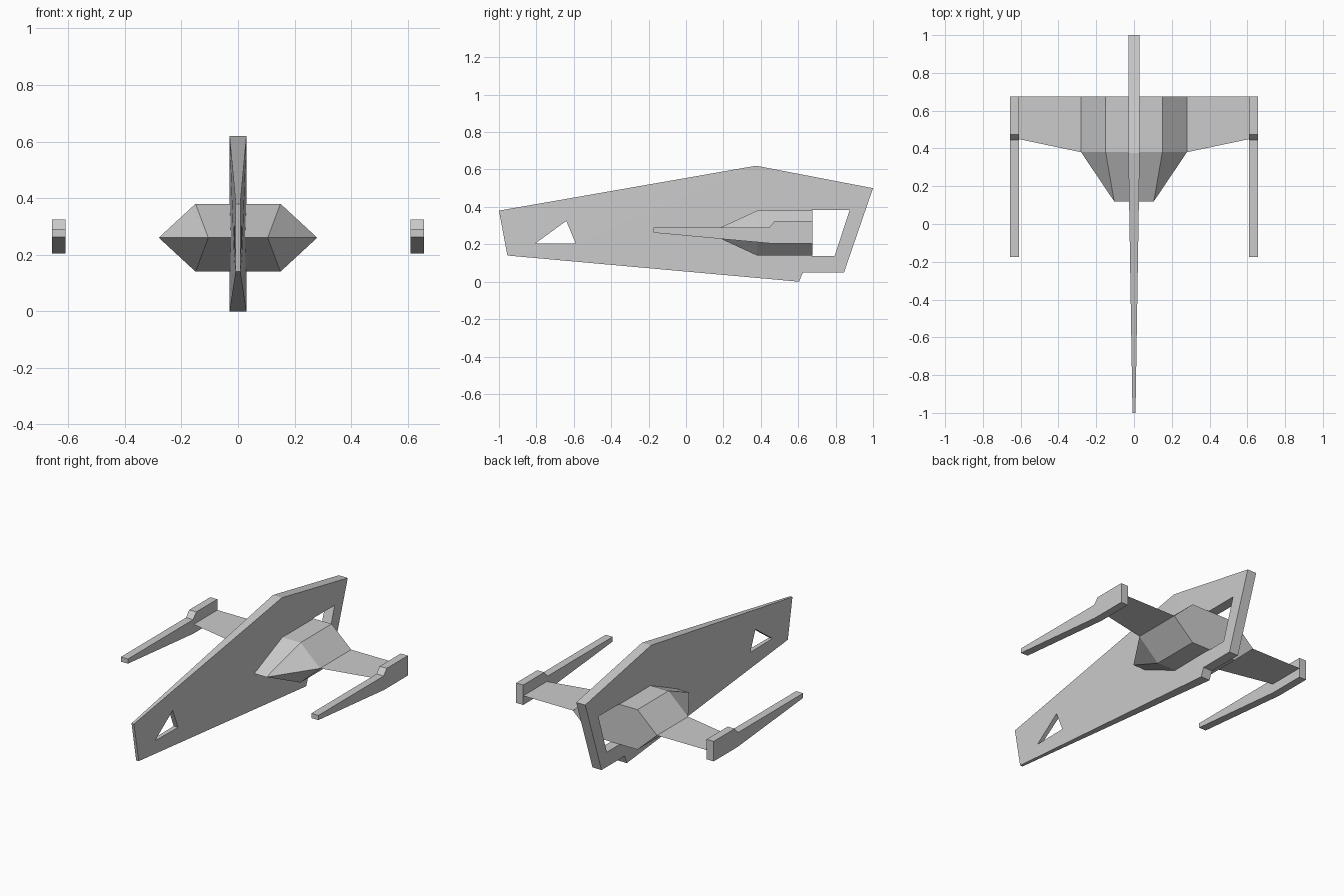
import bpy
import bmesh

cube = bpy.data.objects.get("Cube")
if cube:
    bpy.data.objects.remove(cube, do_unlink=True)

grey = bpy.data.materials.new("hull_grey")
grey.use_nodes = True
COLOUR = (0.6, 0.6, 0.6, 1)
grey.diffuse_color = COLOUR
grey.node_tree.nodes["Principled BSDF"].inputs["Base Color"].default_value = COLOUR


def finish(name, bm):
    bmesh.ops.recalc_face_normals(bm, faces=bm.faces)
    mesh = bpy.data.meshes.new(name)
    bm.to_mesh(mesh)
    bm.free()
    mesh.materials.append(grey)
    obj = bpy.data.objects.new(name, mesh)
    bpy.context.collection.objects.link(obj)
    return obj


def plate(name, loops, x0, x1):
    """Side profile loops (y, z), the first being the outline and the rest holes."""
    bm = bmesh.new()
    edges = {x0: [], x1: []}
    for loop in loops:
        rings = []
        for x in (x0, x1):
            ring = [bm.verts.new((x, y, z)) for y, z in loop]
            edges[x] += [bm.edges.new((ring[i - 1], ring[i])) for i in range(len(ring))]
            rings.append(ring)
        a, b = rings
        for i in range(len(a)):
            bm.faces.new((a[i - 1], a[i], b[i], b[i - 1]))
    for side in edges.values():
        bmesh.ops.triangle_fill(bm, use_beauty=True, use_dissolve=False,
                                edges=side, normal=(1, 0, 0))
    return finish(name, bm)


# Tall central fin with a window at the nose and one at the tail
outline = [(-1, .38), (.375, .62), (1, .5), (.845, .05), (.625, .05), (.605, 0), (-.955, .14)]
nose_window = [(-.805, .205), (-.64, .325), (-.59, .205)]
tail_window = [(.67, .383), (.875, .383), (.795, .138), (.67, .138)]
fin = plate("central_fin", [outline, nose_window, tail_window], -1, 1)
for v in fin.data.vertices:  # thins towards the nose
    v.co.x *= min(.03, .008 + .016 * (v.co.y + 1))

# Six-sided body, closing to a flat edge at the front
bm = bmesh.new()
section = [(.15, .38), (.28, .26), (.15, .14), (-.15, .14), (-.28, .26), (-.15, .38)]
back, mid = [[bm.verts.new((x, y, z)) for x, z in section] for y in (.675, .38)]
left, right = [bm.verts.new((x, .12, .26)) for x in (.105, -.105)]
bm.faces.new(back)
for i in range(6):
    bm.faces.new((back[i - 1], back[i], mid[i], mid[i - 1]))
for tip, (a, b, c) in ((left, mid[:3]), (right, mid[3:])):
    bm.faces.new((a, b, tip))
    bm.faces.new((b, c, tip))
bm.faces.new((mid[0], mid[5], right, left))
bm.faces.new((mid[2], mid[3], right, left))
finish("body", bm)

# Sheet wings and the stepped pods at their tips
pod = [(-.175, .29), (.445, .29), (.475, .325), (.675, .325),
       (.675, .205), (.45, .205), (-.175, .262)]
for side, s in (("left", 1), ("right", -1)):
    bm = bmesh.new()
    corners = [(.28, .675), (.28, .38), (.612, .45), (.612, .675)]
    bm.faces.new([bm.verts.new((s * x, y, .26)) for x, y in corners][::-s])
    bmesh.ops.recalc_face_normals(bm, faces=bm.faces)
    wing = finish(side + "_wing", bm)
    if wing.data.polygons[0].normal.z < 0:
        wing.data.flip_normals()
    plate(side + "_pod", [pod], s * .61, s * .657)
